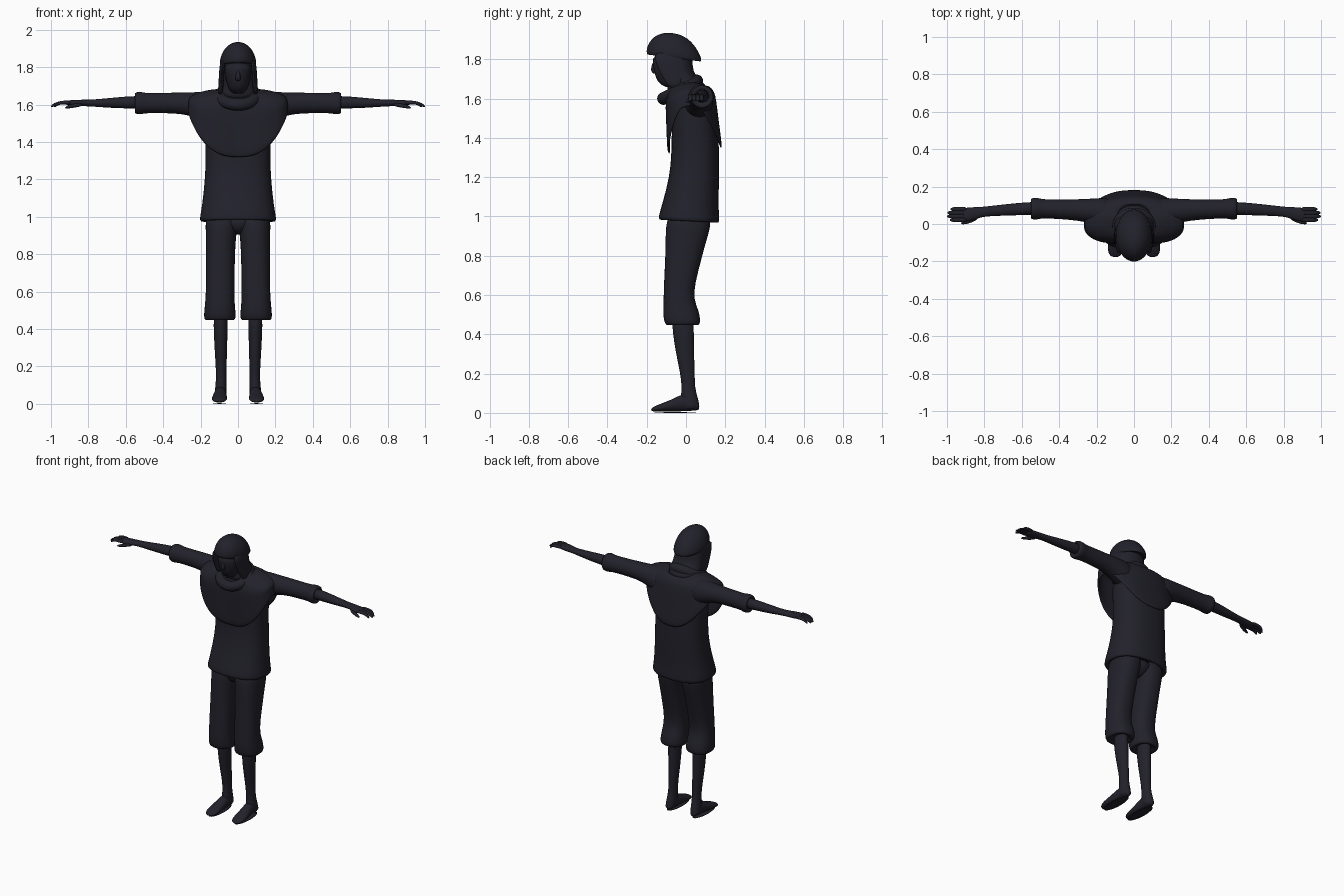
import bpy, bmesh, math
from mathutils import Vector

cloth = bpy.data.materials.new("dark_cloth")
cloth.diffuse_color = (0.016, 0.0155, 0.024, 1)
N = 24


def finish(name, bm, mirror=False, sub=1, thick=0):
    """Turn a bmesh into a smooth object with optional thickness and mirror."""
    bmesh.ops.recalc_face_normals(bm, faces=bm.faces)
    me = bpy.data.meshes.new(name)
    bm.to_mesh(me)
    bm.free()
    me.materials.append(cloth)
    ob = bpy.data.objects.new(name, me)
    bpy.context.collection.objects.link(ob)
    for p in me.polygons:
        p.use_smooth = True
    if thick:
        m = ob.modifiers.new("thickness", 'SOLIDIFY')
        m.thickness = thick
    if mirror:
        ob.modifiers.new("mirror", 'MIRROR').merge_threshold = 0.0001
    if sub:
        m = ob.modifiers.new("smooth", 'SUBSURF')
        m.levels = m.render_levels = sub
    return ob


def skin(bm, rows, cap=True):
    """Bridge closed rows of points with quads."""
    vs = [[bm.verts.new(p) for p in r] for r in rows]
    n = len(rows[0])
    for a, b in zip(vs, vs[1:]):
        for i in range(n):
            j = (i + 1) % n
            bm.faces.new((a[i], a[j], b[j], b[i]))
    if cap:
        bm.faces.new(vs[0])
        bm.faces.new(vs[-1])


def spow(v, e):
    return math.copysign(abs(v) ** e, v)


def loft(name, axis, rings, mirror=False, e=1.0, slant=0):
    """rings: (position on axis, centre u, centre v, radius u, radius v)."""
    bm = bmesh.new()
    rows = []
    for t, u, v, ru, rv in rings:
        row = []
        for i in range(N):
            a = math.tau * i / N
            p = u + ru * spow(math.cos(a), e)
            q = v + rv * spow(math.sin(a), e)
            row.append({'x': (t, p, q), 'y': (p, t, q),
                        'z': (p, q, t + slant * q)}[axis])
        rows.append(row)
    skin(bm, rows)
    return finish(name, bm, mirror)


# Tunic: flared hem, straight waist, sloping shoulders
loft("tunic", 'z', [
    (1.03, 0, .015, .16, .11), (.975, 0, .015, .175, .13),
    (.975, 0, .015, .203, .153), (.99, 0, .015, .207, .157),
    (1.06, 0, .022, .193, .143), (1.2, 0, .043, .178, .127),
    (1.32, 0, .048, .173, .122), (1.45, 0, .045, .178, .12),
    (1.56, 0, .045, .185, .105), (1.63, 0, .05, .17, .085),
    (1.67, 0, .04, .11, .065)], e=.82, slant=-.05)

# Breeches: one leg, mirrored, with gathered cuffs
loft("breeches", 'z', [
    (1.03, .088, .02, .085, .11), (.95, .088, .012, .086, .115),
    (.88, .092, .0, .08, .105), (.78, .094, -.014, .078, .092),
    (.66, .095, -.033, .076, .08), (.58, .096, -.038, .077, .076),
    (.52, .097, -.026, .081, .092), (.475, .097, -.02, .086, .094),
    (.45, .097, -.018, .083, .088), (.443, .097, -.018, .068, .073),
    (.47, .097, -.018, .04, .05)], mirror=True, e=.85)
loft("seat", 'z', [
    (1.02, 0, .015, .13, .11), (.95, 0, .01, .1, .1),
    (.92, 0, .005, .05, .07), (.905, 0, .0, .02, .04)])

# Lower legs and feet
loft("lower_leg", 'z', [
    (.5, .093, -.017, .038, .056), (.42, .093, -.015, .038, .055),
    (.3, .092, -.005, .034, .046), (.2, .09, .008, .029, .037),
    (.13, .09, .012, .027, .033), (.08, .092, .016, .031, .043),
    (.04, .094, .02, .033, .05), (.015, .094, .02, .03, .046)], mirror=True)
loft("foot", 'y', [
    (.068, .094, .03, .012, .013), (.055, .094, .037, .026, .025),
    (.02, .093, .053, .032, .043), (-.03, .094, .05, .033, .043),
    (-.08, .098, .036, .039, .028), (-.13, .1, .027, .042, .02),
    (-.16, .1, .02, .036, .013), (-.178, .1, .016, .018, .007)], mirror=True)
loft("sole", 'z', [
    (.0, .098, -.055, .038, .12), (.005, .098, -.055, .04, .122)],
    mirror=True)

# Sleeves with rolled cuffs
loft("sleeve", 'x', [
    (.1, .06, 1.58, .08, .09), (.18, .065, 1.585, .075, .085),
    (.25, .072, 1.605, .062, .06), (.36, .078, 1.609, .053, .055),
    (.46, .08, 1.608, .051, .054), (.5, .082, 1.608, .053, .055),
    (.515, .082, 1.608, .058, .06), (.54, .082, 1.608, .059, .06),
    (.553, .082, 1.608, .053, .053), (.55, .082, 1.61, .038, .04),
    (.53, .082, 1.612, .02, .02)], mirror=True)

# Forearms, hands and fingers
loft("forearm", 'x', [
    (.5, .085, 1.612, .036, .036), (.58, .082, 1.612, .034, .033),
    (.68, .076, 1.609, .031, .027), (.77, .069, 1.608, .027, .019),
    (.82, .064, 1.609, .027, .017), (.86, .054, 1.608, .036, .018),
    (.9, .05, 1.608, .038, .016), (.92, .05, 1.608, .03, .01)], mirror=True)
for k in range(4):
    y, end = .022 + .019 * k, (.985, 1.0, .998, .982)[k]
    loft("finger_%d" % (k + 1), 'x', [
        (.89, y, 1.61, .012, .011), (.93, y, 1.612, .012, .01),
        (.96, y, 1.608, .0115, .009), (end - .012, y, 1.598, .01, .008),
        (end, y, 1.589, .005, .005)], mirror=True)
loft("thumb", 'x', [
    (.83, .04, 1.602, .013, .01), (.87, .02, 1.595, .014, .011),
    (.905, .008, 1.588, .011, .009), (.925, .004, 1.583, .005, .004)],
    mirror=True)

# Shoulder cape: pointed at front and back, arched over the sleeves
bm = bmesh.new()
rows = []
M = 48
for k in range(9):
    f = k / 8
    row = []
    for i in range(M):
        a = math.tau * i / M
        c, s = math.cos(a), math.sin(a)
        hem = 1.565 - (.25 if s < 0 else .22) * abs(s) ** 1.6
        g = min(1, f / .5)                 # neck to shoulder edge
        h = max(0, (f - .5) / .5)          # shoulder edge to hem
        rx = .085 + .178 * g + .008 * h
        x = rx * spow(c, .8) * (1 - .22 * max(0, s) * g)
        front, back = .095 + .04 * g - .01 * h, .07 + .045 * g + .035 * h
        y = .035 + spow(s, .85) * (front if s < 0 else back)
        y -= .035 * abs(c) * g * (1 if s < 0 else 0)
        edge = 1.645 - .065 * abs(s) * (1 if s < 0 else .4)
        top = 1.685 - .02 * abs(s)
        z = (top + (edge - top) * g ** 2.2) * (1 - h) + hem * h
        row.append((x, y, z))
    rows.append(row)
skin(bm, rows, cap=False)
finish("shoulder_cape", bm, thick=.012)

# Collar: loose roll of cloth around the neck, dipping at the front
bm = bmesh.new()
rows = []
for i in range(33):
    a = math.tau * i / 32
    d = Vector((math.cos(a), math.sin(a), 0))
    mid = Vector((.095 * d.x, -.03 + .085 * d.y, 1.645 + .045 * d.y))
    rows.append([mid + d * .034 * math.cos(b) + Vector((0, 0, .034 * math.sin(b)))
                 for b in [math.tau * j / 12 for j in range(12)]])
skin(bm, rows, cap=False)
bmesh.ops.remove_doubles(bm, verts=bm.verts, dist=.0001)
finish("collar", bm)

# Neck drape of the hood
loft("hood_drape", 'z', [
    (1.62, 0, .0, .12, .105), (1.67, 0, .008, .108, .1),
    (1.7, 0, -.012, .102, .075), (1.74, 0, -.032, .1, .068),
    (1.79, 0, -.038, .098, .072), (1.84, 0, -.05, .09, .08)])

# Face, nose and chin under the brim
loft("face", 'z', [
    (1.655, 0, -.07, .03, .03), (1.675, 0, -.085, .045, .05),
    (1.7, 0, -.09, .056, .062), (1.74, 0, -.092, .066, .072),
    (1.78, 0, -.092, .072, .078), (1.83, 0, -.09, .072, .08)])
loft("nose", 'z', [
    (1.725, 0, -.155, .012, .01), (1.74, 0, -.161, .016, .02),
    (1.77, 0, -.158, .011, .017), (1.8, 0, -.15, .008, .012)])

# Cheek flaps framing the face opening
loft("hood_side", 'z', [
    (1.65, .095, -.055, .012, .03), (1.7, .092, -.065, .014, .05),
    (1.75, .088, -.08, .014, .062), (1.8, .086, -.085, .014, .075),
    (1.84, .078, -.085, .014, .075)], mirror=True)

# Hood crown: egg-shaped dome with an overhanging brim and back lobe
loft("hood_crown", 'z', [
    (1.815, 0, -.06, .07, .1), (1.795, 0, -.06, .09, .13),
    (1.8, 0, -.06, .099, .143), (1.83, 0, -.064, .098, .138),
    (1.865, 0, -.067, .087, .12), (1.895, 0, -.068, .067, .094),
    (1.915, 0, -.068, .042, .06), (1.924, 0, -.068, .016, .024)], slant=-.13)
